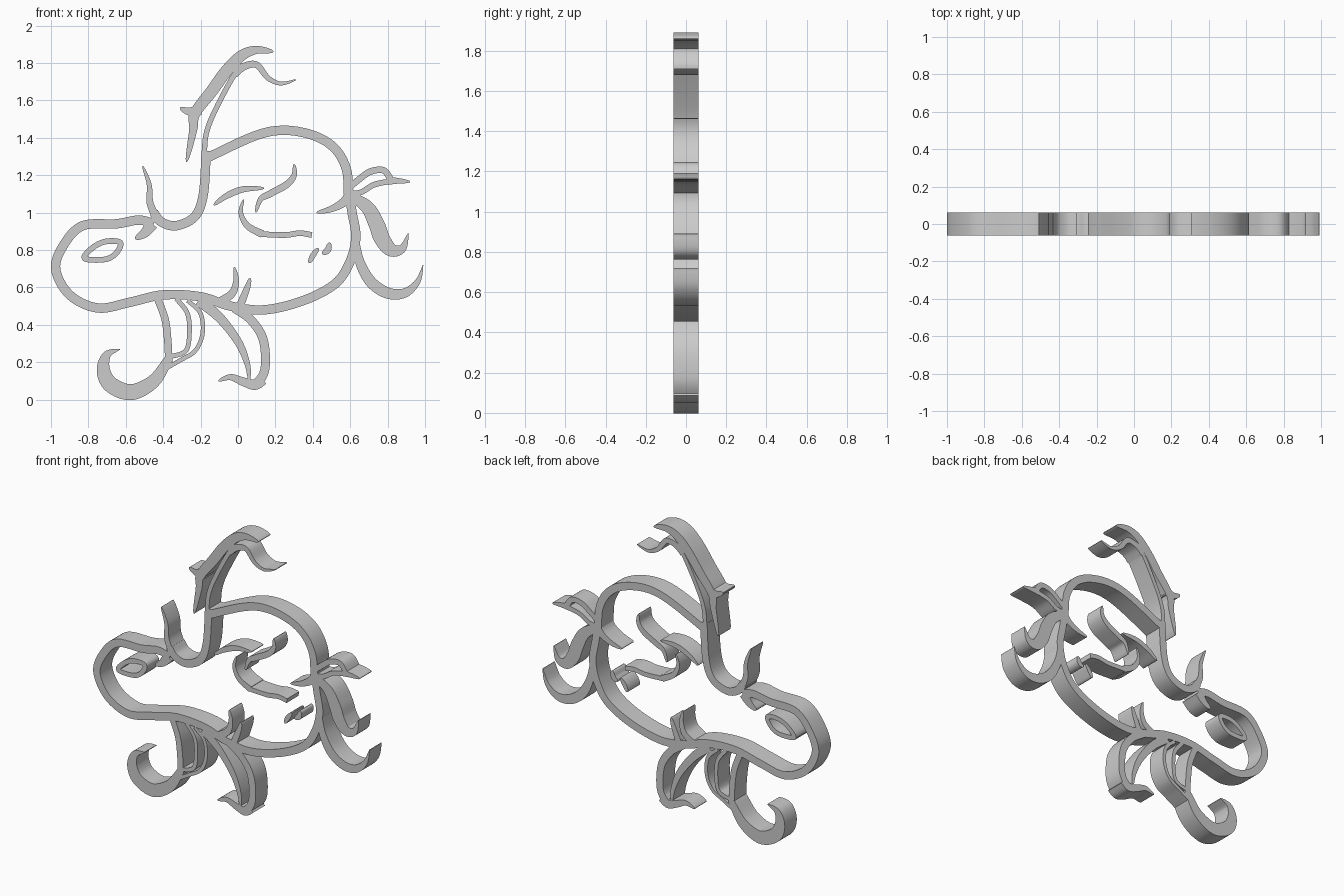
import bpy
import bmesh
import math
from mathutils import Vector

cube = bpy.data.objects.get("Cube")
if cube:
    bpy.data.objects.remove(cube, do_unlink=True)

HALF_DEPTH = .062
STEPS = 8

grey = bpy.data.materials.new("plain grey")
grey.use_nodes = True
grey.diffuse_color = (.6, .6, .6, 1)
shader = grey.node_tree.nodes["Principled BSDF"]
shader.inputs["Base Color"].default_value = grey.diffuse_color


# Width rules along a stroke, from its root to its end
def even(t):
    return 1


def tip(t):
    return math.sqrt(1 - t)


def leaf(t):
    return math.sqrt(abs(math.sin(math.pi * t)))


def swell(t):
    return (1 - t) * (.5 + 3 * t)


def smooth_path(points, closed):
    """Sample a Catmull-Rom curve through the given points."""
    controls = [Vector(point) for point in points]
    count = len(controls)

    def pick(index):
        if closed:
            return controls[index % count]
        return controls[max(0, min(index, count - 1))]

    samples = []
    for index in range(count if closed else count - 1):
        before, start, end, after = (pick(index + k) for k in (-1, 0, 1, 2))
        leave, arrive = (end - before) / 2, (after - start) / 2
        for step in range(STEPS):
            t = step / STEPS
            ease = t * t * (3 - 2 * t)
            samples.append(start.lerp(end, ease)
                           + leave * t * (1 - t) ** 2
                           - arrive * t * t * (1 - t))
    return samples if closed else samples + [controls[-1]]


def ribbon(name, width, rule, points, closed=False):
    """Upright band whose width follows a rule along a path in the front plane."""
    path = smooth_path(points, closed)
    count = len(path)
    bm = bmesh.new()
    rings = []
    for index, centre in enumerate(path):
        before = path[index - 1] if closed or index else centre
        after = path[(index + 1) % count] if closed or index < count - 1 else centre
        along = (after - before).normalized()
        half = max(width * rule(index / (count - 1)), .004) / 2
        side = Vector((-along.y, along.x)) * half
        left, right = centre + side, centre - side
        corners = ((left, -HALF_DEPTH), (right, -HALF_DEPTH),
                   (right, HALF_DEPTH), (left, HALF_DEPTH))
        rings.append([bm.verts.new((edge.x, depth, edge.y)) for edge, depth in corners])
    pairs = list(zip(rings, rings[1:]))
    if closed:
        pairs.append((rings[-1], rings[0]))
    else:
        bm.faces.new(rings[0])
        bm.faces.new(rings[-1])
    for first, second in pairs:
        for k in range(4):
            bm.faces.new((first[k - 1], first[k], second[k], second[k - 1]))
    bmesh.ops.recalc_face_normals(bm, faces=bm.faces)
    mesh = bpy.data.meshes.new(name)
    bm.to_mesh(mesh)
    bm.free()
    mesh.materials.append(grey)
    band = bpy.data.objects.new(name, mesh)
    bpy.context.collection.objects.link(band)
    bpy.ops.object.select_all(action='DESELECT')
    band.select_set(True)
    bpy.context.view_layer.objects.active = band
    bpy.ops.object.shade_smooth_by_angle()


# Head outline: snout, jaw and cheek, then the crown and brow
ribbon("snout_and_jaw", .05, even, [
    (-.45, .94), (-.53, .96), (-.65, .94), (-.83, .93), (-.93, .83),
    (-.975, .7), (-.9, .56), (-.75, .49), (-.58, .52), (-.4, .56),
    (-.2, .55), (-.04, .5), (.14, .48), (.35, .53), (.52, .62),
    (.6, .74), (.63, .87), (.61, 1), (.59, 1.13)])
ribbon("snout_flick", .07, tip, [(-.46, .94), (-.5, .89), (-.55, .86)])
ribbon("crown", .05, even, [
    (.59, 1.1), (.58, 1.23), (.52, 1.34), (.41, 1.41),
    (.25, 1.44), (.09, 1.41), (-.17, 1.29)])
ribbon("brow", .05, even, [
    (-.45, 1), (-.41, .95), (-.33, .93), (-.23, .98), (-.185, 1.1), (-.17, 1.33)])
ribbon("small_horn", .045, tip, [
    (-.43, .96), (-.47, 1.05), (-.475, 1.15), (-.51, 1.25)])

# Tall antler with two strands and a spur
ribbon("antler_outer", .065, leaf, [
    (.19, 1.86), (.1, 1.87), (.02, 1.84), (-.06, 1.76), (-.14, 1.65),
    (-.23, 1.53), (-.24, 1.44), (-.275, 1.27)])
ribbon("antler_spur", .06, tip, [(-.2, 1.55), (-.26, 1.54), (-.31, 1.56)])
ribbon("antler_inner", .028, even, [
    (-.18, 1.32), (-.17, 1.42), (-.13, 1.53), (-.03, 1.72), (.02, 1.77)])
ribbon("antler_branch", .045, tip, [
    (-.02, 1.74), (.03, 1.78), (.1, 1.79), (.16, 1.72), (.23, 1.69), (.31, 1.71)])

# Face details
ribbon("nostril", .03, even, [
    (-.82, .755), (-.78, .81), (-.71, .845), (-.63, .84),
    (-.65, .785), (-.71, .75)], closed=True)
ribbon("short_eyebrow", .035, leaf, [
    (-.13, 1.04), (-.06, 1.09), (.03, 1.125), (.14, 1.13)])
ribbon("long_eyebrow", .038, leaf, [
    (.3, 1.26), (.3, 1.2), (.26, 1.15), (.17, 1.1), (.12, 1.07), (.095, 1)])
ribbon("closed_eye", .042, tip, [
    (.13, .885), (.05, .93), (.015, 1), (.03, 1.07)])
ribbon("eye_corner", .03, even, [(.12, .885), (.25, .88), (.33, .89), (.395, .88)])
ribbon("left_cheek_mark", .03, leaf, [(.38, .73), (.4, .77), (.43, .81)])
ribbon("right_cheek_mark", .035, leaf, [(.45, .78), (.48, .8), (.49, .84)])

# Ear leaves behind the cheek
ribbon("upper_ear_leaf", .035, even, [
    (.59, 1.13), (.65, 1.18), (.71, 1.22), (.78, 1.225), (.82, 1.17)])
ribbon("middle_ear_leaf", .03, even, [(.6, 1.1), (.66, 1.11), (.73, 1.15), (.83, 1.17)])
ribbon("ear_leaf_tip", .045, tip, [(.8, 1.17), (.85, 1.17), (.92, 1.165)])
ribbon("front_ear_leaf", .06, tip, [(.61, 1.12), (.57, 1.06), (.5, 1.02), (.42, 1)])
ribbon("lower_ear_leaf", .085, swell, [
    (.6, 1.09), (.69, 1.03), (.74, .94), (.77, .86), (.82, .8), (.88, .81), (.91, .89)])
ribbon("bottom_ear_leaf", .06, swell, [
    (.63, .86), (.65, .74), (.71, .63), (.8, .57), (.89, .57), (.96, .63), (.99, .72)])

# Jaw sprouts and the beard curls
ribbon("tall_jaw_sprout", .05, tip, [(-.1, .52), (-.03, .57), (-.01, .64), (-.02, .71)])
ribbon("short_jaw_sprout", .045, tip, [(.01, .5), (.05, .6), (.065, .65)])
ribbon("beard_stem", .04, even, [
    (-.43, .54), (-.39, .43), (-.375, .31), (-.37, .2)])
ribbon("beard_curl", .085, swell, [
    (-.37, .22), (-.45, .1), (-.57, .04), (-.68, .08), (-.72, .16), (-.7, .24), (-.63, .27)])
ribbon("left_beard_strand", .025, even, [
    (-.33, .54), (-.27, .46), (-.26, .35), (-.28, .26), (-.36, .23)])
ribbon("right_beard_strand", .023, even, [
    (-.27, .53), (-.2, .46), (-.19, .35), (-.23, .26), (-.31, .21), (-.38, .17)])
ribbon("inner_beard_lock", .06, tip, [
    (-.21, .53), (-.1, .44), (0, .31), (.05, .19), (.06, .1)])
ribbon("outer_beard_lock", .048, even, [
    (-.02, .49), (.07, .425), (.135, .32), (.145, .17), (.11, .09)])
ribbon("beard_lock_hook", .065, tip, [
    (.13, .11), (.09, .08), (.03, .095), (-.04, .12), (-.105, .1)])
